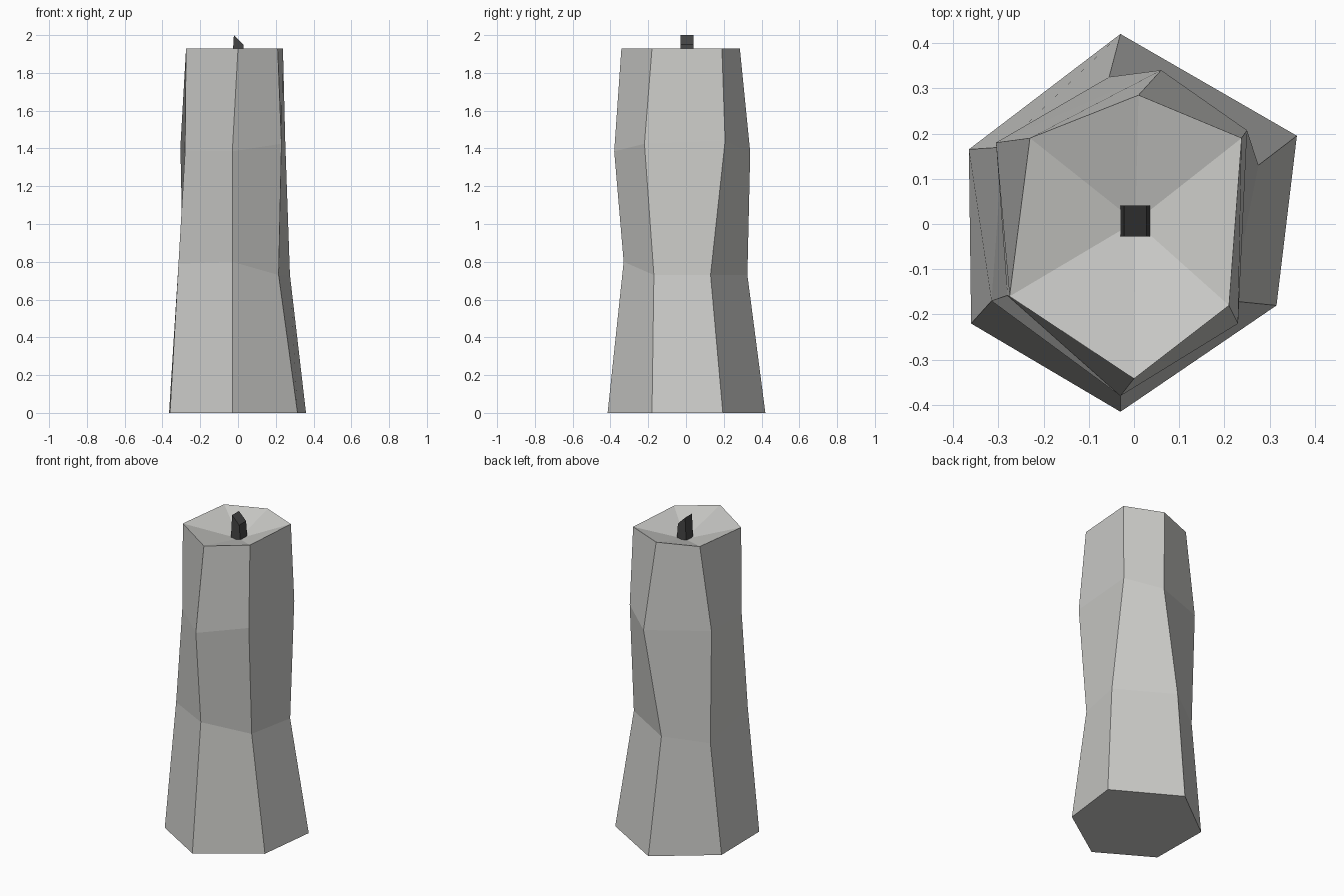
import bpy
import bmesh

old = bpy.data.objects.get("Cube")
if old:
    bpy.data.objects.remove(old, do_unlink=True)


def make_material(name, colour):
    mat = bpy.data.materials.new(name)
    mat.use_nodes = True
    mat.diffuse_color = colour
    mat.node_tree.nodes["Principled BSDF"].inputs["Base Color"].default_value = colour
    return mat


def loft(name, rings, mat, top_centre=None):
    """Skin stacked rings, closing the top flat or as a fan around a centre."""
    bm = bmesh.new()
    loops = [[bm.verts.new(p) for p in ring] for ring in rings]
    n = len(loops[0])
    for low, high in zip(loops, loops[1:]):
        for i in range(n):
            j = (i + 1) % n
            bm.faces.new((low[i], low[j], high[j], high[i]))
    bm.faces.new(loops[0][::-1])
    if top_centre:
        tip = bm.verts.new(top_centre)
        for i in range(n):
            bm.faces.new((loops[-1][i], loops[-1][(i + 1) % n], tip))
    else:
        bm.faces.new(loops[-1])
    bmesh.ops.recalc_face_normals(bm, faces=bm.faces)
    mesh = bpy.data.meshes.new(name)
    bm.to_mesh(mesh)
    bm.free()
    mesh.materials.append(mat)
    obj = bpy.data.objects.new(name, mesh)
    bpy.context.collection.objects.link(obj)
    return obj


wax = make_material("pale_wax", (0.6, 0.6, 0.58, 1))
char = make_material("charred_wick", (0.06, 0.06, 0.06, 1))

# Hand-carved six-sided wax body: base, waist, bulge and rim
base = [(-.03, -.415, 0), (.315, -.18, 0), (.36, .195, 0),
        (-.03, .42, 0), (-.365, .165, 0), (-.36, -.22, 0)]
waist = [(-.03, -.33, .8), (.215, -.17, .73), (.275, .13, .73),
         (-.055, .325, .73), (-.29, .17, .69), (-.315, -.17, .79)]
bulge = [(-.03, -.38, 1.385), (.23, -.22, 1.425), (.25, .207, 1.44),
         (.06, .34, 1.38), (-.305, .18, 1.41), (-.28, -.158, 1.39)]
rim = [(0, -.342, 1.93), (.21, -.18, 1.93), (.238, .19, 1.93),
       (.01, .285, 1.93), (-.23, .19, 1.93), (-.275, -.16, 1.93)]
loft("candle_body", [base, waist, bulge, rim], wax, top_centre=(.003, .005, 1.845))


# Square wick with a slanted tip
def wick_ring(x0, x1, z0, z1):
    return [(x0, -.028, z0), (x1, -.028, z1), (x1, .041, z1), (x0, .041, z0)]


loft("wick", [wick_ring(-.031, .037, 1.84, 1.84), wick_ring(-.022, .028, 2.0, 1.95)], char)
